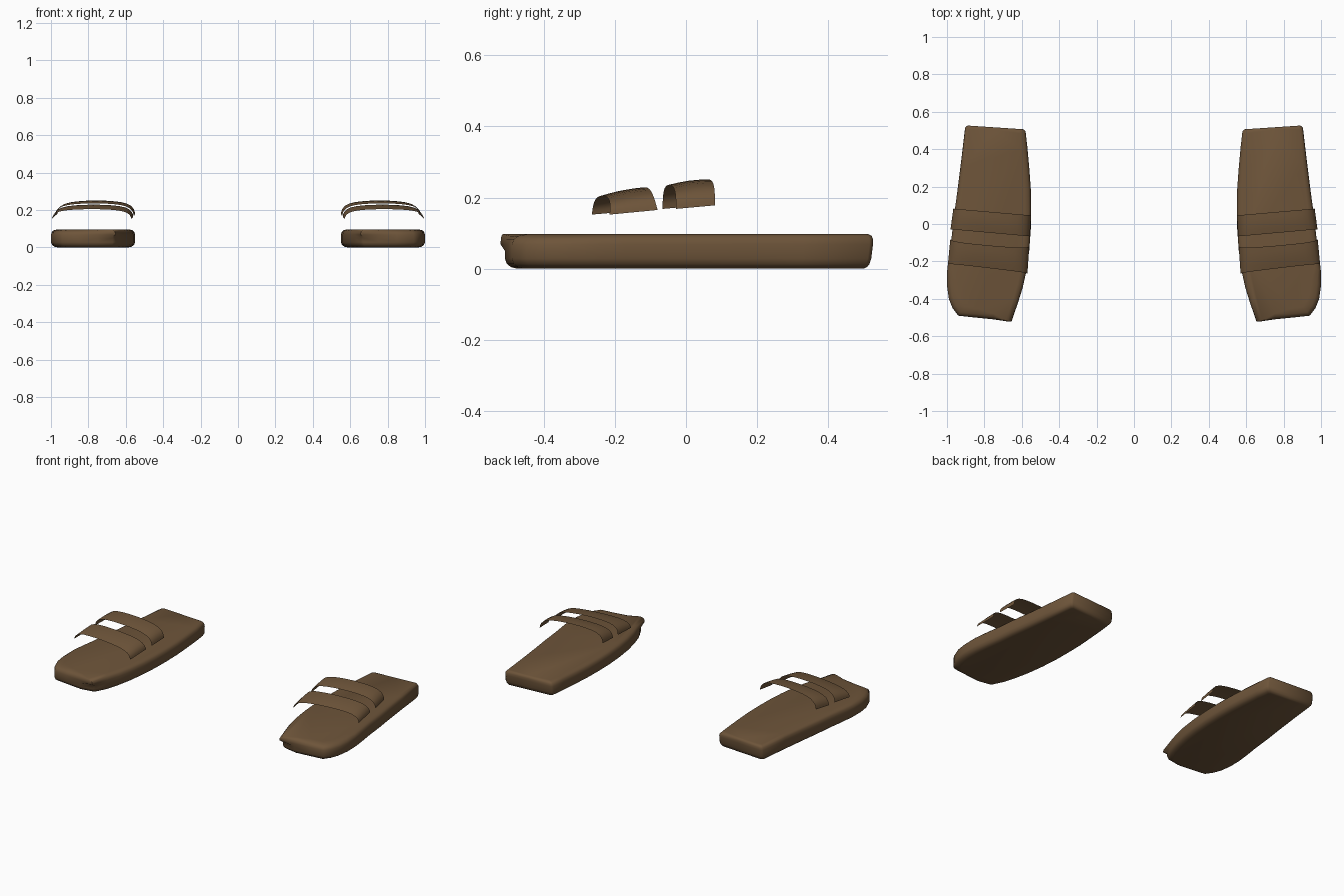
import bpy, math

if "Cube" in bpy.data.objects:
    bpy.data.objects.remove(bpy.data.objects["Cube"])

brown = bpy.data.materials.new("brown_leather")
brown.diffuse_color = (0.155, 0.09, 0.042, 1)
brown.use_nodes = True
brown.node_tree.nodes["Principled BSDF"].inputs["Base Color"].default_value = brown.diffuse_color


def make_pair(name, verts, faces, angle):
    """Build the right-hand part and mirror it to the left."""
    mesh = bpy.data.meshes.new(name)
    mesh.from_pydata(verts, [], faces)
    mesh.materials.append(brown)
    obj = bpy.data.objects.new(name, mesh)
    bpy.context.collection.objects.link(obj)
    bpy.ops.object.select_all(action='DESELECT')
    obj.select_set(True)
    bpy.context.view_layer.objects.active = obj
    bpy.ops.object.mode_set(mode='EDIT')
    bpy.ops.mesh.select_all(action='SELECT')
    bpy.ops.mesh.normals_make_consistent(inside=False)
    bpy.ops.object.mode_set(mode='OBJECT')
    obj.modifiers.new("mirror", 'MIRROR').use_axis[0] = True
    bpy.ops.object.modifier_apply(modifier="mirror")
    bpy.ops.object.shade_smooth_by_angle(angle=math.radians(angle))
    return obj


# Sole outline: heel, outer side, toe, inner side
outline = [
    (0.59, 0.51), (0.74, 0.52), (0.89, 0.53), (0.903, 0.52),
    (0.925, 0.33), (0.945, 0.17), (0.962, 0.05), (0.975, -0.07),
    (0.99, -0.17), (0.999, -0.25), (1.0, -0.33), (0.99, -0.40),
    (0.97, -0.45), (0.94, -0.49), (0.85, -0.50), (0.75, -0.51),
    (0.67, -0.515), (0.655, -0.505), (0.62, -0.42), (0.595, -0.34),
    (0.575, -0.25), (0.56, -0.14), (0.552, -0.03), (0.55, 0.08),
    (0.552, 0.19), (0.56, 0.30), (0.57, 0.41), (0.58, 0.50)]

# Edge rounding: height, inset
levels = [(0.0, 0.035), (0.004, 0.018), (0.013, 0.006), (0.028, 0.0),
          (0.05, 0.0), (0.068, 0.0), (0.083, 0.004), (0.092, 0.013),
          (0.097, 0.032)]
n = len(outline)
verts = []
for z, inset in levels:
    for x, y in outline:
        k = inset
        # softer top edge on the outer toe
        if z > 0.08 and x > 0.8 and y < -0.3:
            k *= 1.5
        px = 0.775 + (x - 0.775) * (1 - k / 0.21)
        py = y * (1 - (k * 0.5 if y > 0.4 else k) / 0.52)
        # overhanging lip on the inner toe
        if x < 0.7 and y < -0.5:
            py = -0.522 + inset * 0.2 if z > 0.06 else py + 0.018
        # heel leans outward
        if y > 0.45:
            py -= 0.012 * (1 - z / 0.097)
        verts.append((px, py, z))
faces = [list(range(n)), list(range((len(levels) - 1) * n, len(levels) * n))]
for r in range(len(levels) - 1):
    for i in range(n):
        j = (i + 1) % n
        faces.append((r * n + i, r * n + j, (r + 1) * n + j, (r + 1) * n + i))
make_pair("soles", verts, faces, 60)

# Strap arch, inner half: fraction across, fraction of height
half = [(0, 0), (0.006, 0.2), (0.02, 0.4), (0.05, 0.6), (0.1, 0.76),
        (0.17, 0.87), (0.26, 0.94), (0.37, 0.985), (0.5, 1)]
arch = half + [(1 - u, h) for u, h in half[-2::-1]]


def strap(name, front, back):
    """Each edge: inner x, inner y, outer x, outer y, end z, top z, lean."""
    v, steps = [], 5
    for s in range(steps):
        t = s / (steps - 1)
        xi, yi, xo, yo, z0, z1, lean = [a + (b - a) * t for a, b in zip(front, back)]
        z1 += 0.004 * math.sin(math.pi * t)
        for u, h in arch:
            v.append((xi + (xo - xi) * u, yi + (yo - yi) * u + lean * h,
                      z0 + (z1 - z0) * h))
    m = len(arch)
    f = [(s * m + i, s * m + i + 1, (s + 1) * m + i + 1, (s + 1) * m + i)
         for s in range(steps - 1) for i in range(m - 1)]
    make_pair(name, v, f, 70)


strap("front_straps", (0.57, -0.265, 0.995, -0.215, 0.152, 0.205, 0.005),
      (0.56, -0.118, 0.982, -0.08, 0.165, 0.229, -0.016))
strap("rear_straps", (0.557, -0.066, 0.981, -0.028, 0.168, 0.236, 0.0),
      (0.55, 0.046, 0.966, 0.082, 0.178, 0.251, 0.0))
